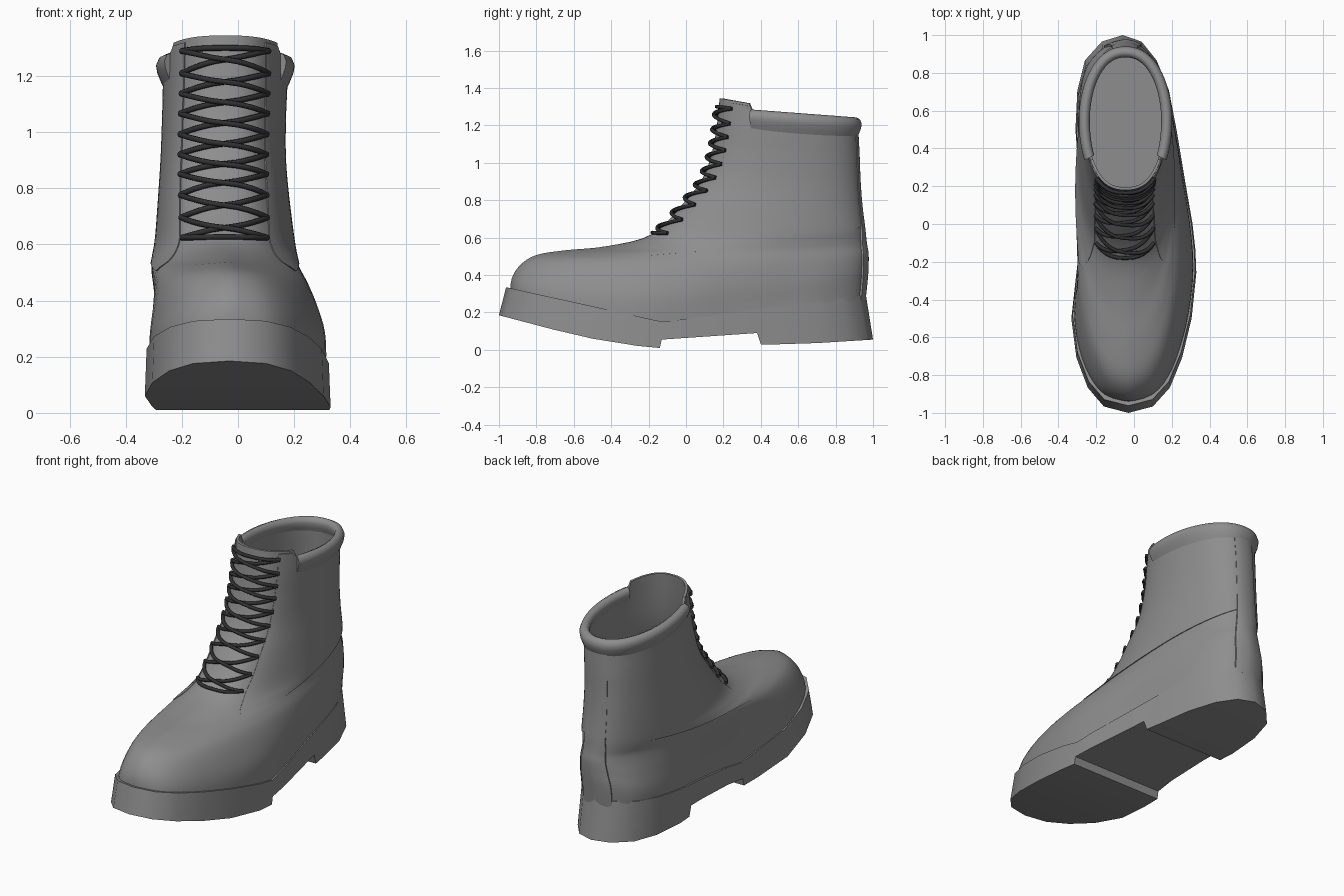
import bpy, bmesh, math
from mathutils import Vector

cube = bpy.data.objects.get("Cube")
if cube:
    bpy.data.objects.remove(cube, do_unlink=True)


def make_material(name, value):
    mat = bpy.data.materials.new(name)
    mat.use_nodes = True
    colour = (value, value, value, 1)
    mat.diffuse_color = colour
    mat.node_tree.nodes["Principled BSDF"].inputs["Base Color"].default_value = colour
    return mat


GREY = make_material("grey leather", 0.27)
DARK = make_material("dark lace", 0.03)


def spline(values, u):
    """Smooth interpolation through evenly spaced numbers."""
    last = len(values) - 1
    i = max(0, min(int(u), last - 1))
    f = u - i
    a, b, c, d = (values[max(0, min(last, i + k))] for k in (-1, 0, 1, 2))
    return b + f * ((c - a) / 2 + f * (a - 2.5 * b + 2 * c - d / 2
                    + f * (1.5 * (b - c) + (d - a) / 2)))


def interp(points, x):
    for (xa, za), (xb, zb) in zip(points, points[1:]):
        if x <= xb:
            break
    return za + (zb - za) * (x - xa) / (xb - xa)


def finish(bm, name, mat, angle=35):
    bmesh.ops.remove_doubles(bm, verts=bm.verts, dist=0.0005)
    bmesh.ops.recalc_face_normals(bm, faces=bm.faces)
    mesh = bpy.data.meshes.new(name)
    bm.to_mesh(mesh)
    bm.free()
    mesh.materials.append(mat)
    obj = bpy.data.objects.new(name, mesh)
    bpy.context.collection.objects.link(obj)
    bpy.ops.object.select_all(action="DESELECT")
    obj.select_set(True)
    bpy.context.view_layer.objects.active = obj
    bpy.ops.object.shade_smooth_by_angle(angle=math.radians(angle))


# Footprint: x of each side at equal angle steps from toe to heel
LEFT = [-.03, .1, .19, .255, .305, .33, .31, .265, .225, .185, .12, .04, -.06]
RIGHT = [-.03, -.16, -.245, -.305, -.332, -.305, -.28, -.29, -.31, -.3, -.26, -.17, -.06]


def footprint(side, a):
    return spline(side, a / math.pi * 12)


# Sole: stations along the foot, with a stepped underside
BOTTOM = [(-1, .185), (-.6, .08), (-.35, .03), (-.14, .01), (-.13, .055),
          (.38, .09), (.4, .03), (.6, .03), (1, .055)]
WELT = [(-1, .335), (-.13, .15), (1, .293)]
angles = [math.pi * i / 12 for i in range(13)]
angles += [math.acos(-y) for y in (-.14, -.13, .38, .4)]
bm = bmesh.new()
rows = []
for a in sorted(angles):
    y = -math.cos(a)
    xl, xr = footprint(LEFT, a), footprint(RIGHT, a)
    mid, half = (xl + xr) / 2, (xl - xr) / 2 * .98
    top, low = interp(WELT, y), interp(BOTTOM, y)
    yt = y * .962
    rows.append([bm.verts.new(p) for p in ((mid - half, yt, top), (xr, y, low),
                                           (xl, y, low), (mid + half, yt, top))])
for p, q in zip(rows, rows[1:]):
    for i in range(4):
        j = (i + 1) % 4
        bm.faces.new((p[i], p[j], q[j], q[i]))
bm.faces.new(rows[0])
bm.faces.new(rows[-1])
bmesh.ops.dissolve_degenerate(bm, dist=0.0005, edges=bm.edges)
finish(bm, "sole", GREY, 50)

# Upper rings: front y, front z, back y, back z, sag, right x, left x,
# share of footprint shape, front bluntness
RINGS = [
    (-.94, .29, .952, .27, .19, -.3, .3, 1, .8),
    (-.932, .38, .965, .4, .14, -.31, .28, 1, .8),
    (-.885, .455, .968, .47, .09, -.312, .25, .6, .8),
    (-.8, .507, .967, .52, .05, -.312, .235, .2, .83),
    (-.65, .532, .96, .56, .03, -.308, .22, 0, .95),
    (-.42, .555, .955, .6, .02, -.301, .207, 0, .97),
    (-.18, .62, .95, .65, .01, -.29, .195, 0, .75),
    (0, .8, .935, .77, 0, -.278, .175, 0, .7),
    (.09, .92, .925, .9, 0, -.27, .165, 0, .7),
    (.14, 1.06, .92, 1.03, 0, -.265, .165, 0, .72),
    (.165, 1.2, .915, 1.13, 0, -.262, .17, 0, .75),
    (.18, 1.345, .91, 1.22, 0, -.262, .172, 0, .8)]
COLUMNS = list(zip(*RINGS))
TOP = len(RINGS) - 1


def collar_height(y):
    return 1.252 - .075 * (y - .35)


def surface(t, a, off=0.0):
    """Point on the upper at ring t and angle a (0 = front, pi = heel)."""
    fy, fz, by, bz, sag, xr, xl, share, blunt = (spline(c, t) for c in COLUMNS)
    a %= 2 * math.pi
    side = 1 if a <= math.pi else -1
    half_a = a if side > 0 else 2 * math.pi - a
    s, c = max(math.sin(half_a), 0), math.cos(half_a)
    cx, hw = (xl + xr) / 2, (xl - xr) / 2
    x = cx + side * hw * s ** (blunt if c > 0 else .9)
    foot = footprint(LEFT if side > 0 else RIGHT, half_a)
    x += share * (foot * .95 - x)
    y = (fy + by) / 2 - c * (by - fy) / 2
    z = fz + (bz - fz) * (1 - c) / 2 - sag * s
    if y > .35:
        z = min(z, collar_height(y))
    out = Vector((x - cx, (y - (fy + by) / 2) * .5, 0))
    if out.length > 0:
        out.normalize()
    return Vector((x, y, z)) + out * off


def add_grid(bm, rows, closed):
    for p, q in zip(rows, rows[1:]):
        n = len(p)
        for i in range(n if closed else n - 1):
            j = (i + 1) % n
            bm.faces.new((p[i], p[j], q[j], q[i]))


# Upper: outer wall, rim, inner wall and insole
N = 72
bm = bmesh.new()
steps = [(i / 4, 0) for i in range(TOP * 4 + 1)]
steps += [(i / 2, -.015) for i in range(TOP * 2, 7, -1)]
rows = [[bm.verts.new(surface(t, 2 * math.pi * i / N, off)) for i in range(N)]
        for t, off in steps]
add_grid(bm, rows, True)
bm.faces.new(rows[-1])
finish(bm, "upper", GREY, 50)


# Overlaid leather panels: the front edge angle follows the ring, and the
# lower edge runs from ring t_front to ring t_back
def panel(name, t_front, t_back, t_end, front_edge, back_angle, side, off):
    bm = bmesh.new()
    rows = []
    for i in range(41):
        ring = []
        for k in range(31):
            t = t_front + (t_back - t_front) * k / 30
            t += (t_end - t) * i / 40
            a = interp(front_edge, t)
            a = side * math.radians(a + (back_angle - a) * k / 30)
            ring.append([surface(t, a, d) for d in (off, -.004)])
        rows.append(ring)
    for layer in (0, 1):
        add_grid(bm, [[bm.verts.new(p[layer]) for p in r] for r in rows], False)
    # Close the panel edges
    border = [r[0] for r in rows] + rows[-1][1:]
    border += [r[-1] for r in rows[-2::-1]] + rows[0][-2::-1]
    add_grid(bm, [[bm.verts.new(p[0]) for p in border],
                  [bm.verts.new(p[1]) for p in border]], False)
    finish(bm, name, GREY)


FACING = [(3.8, 66), (6, 34), (TOP, 36)]
panel("left_quarter", 3.8, 6.2, TOP - .15, FACING, 168, 1, .006)
panel("right_quarter", 3.8, 6.2, TOP - .15, FACING, 168, -1, .006)
panel("heel_strip", .1, .1, TOP - .5, [(0, 166), (TOP, 166)], 194, 1, .009)

# Padded collar: a roll around the back of the opening, tapering below
ROLL = [(-.028, 0), (-.02, .023), (0, .033), (.02, .024), (.03, 0),
        (.026, -.025), (.014, -.055), (0, -.085), (-.02, -.03)]
bm = bmesh.new()
rows = []
for degrees in range(58, 303, 4):
    ring = []
    for off, dz in ROLL:
        p = surface(TOP, math.radians(degrees), off)
        ring.append(bm.verts.new((p.x, p.y, collar_height(p.y) + dz)))
    rows.append(ring)
add_grid(bm, rows, True)
bm.faces.new(rows[0])
bm.faces.new(rows[-1])
finish(bm, "collar", GREY, 60)


def eyelet_angle(t):
    """Angle at which the upper is a fixed distance from the middle."""
    centre = surface(t, 0).x
    a = 0
    while surface(t, a).x - centre < .147:
        a += .01
    return a


# Laces: round cords that cross over the tongue
def lace(name, ta, tb, side, lift):
    curve = bpy.data.curves.new(name, "CURVE")
    curve.dimensions = "3D"
    curve.bevel_depth = .01
    curve.bevel_resolution = 2
    curve.use_fill_caps = True
    path = curve.splines.new("POLY")
    path.points.add(12)
    for i, node in enumerate(path.points):
        f = i / 12
        t = ta + (tb - ta) * f
        a = eyelet_angle(t) * (2 * f - 1) * side
        node.co = (*surface(t, a, .012 + lift * math.sin(math.pi * f)), 1)
    path.use_smooth = True
    curve.materials.append(DARK)
    bpy.context.collection.objects.link(bpy.data.objects.new(name, curve))


# Lace rows are evenly spaced in height
ROWS = 10
HEIGHTS = [(r[1], i) for i, r in enumerate(RINGS)]
levels = [interp(HEIGHTS, .63 + .66 * i / (ROWS - 1)) for i in range(ROWS)]
lace("lace_bottom", levels[0], levels[0], 1, 0)
for i, (low, high) in enumerate(zip(levels, levels[1:])):
    lace(f"lace_left_{i}", low, high, 1, 0)
    lace(f"lace_right_{i}", low, high, -1, .012)
lace("lace_top", levels[-1], levels[-1], 1, 0)
